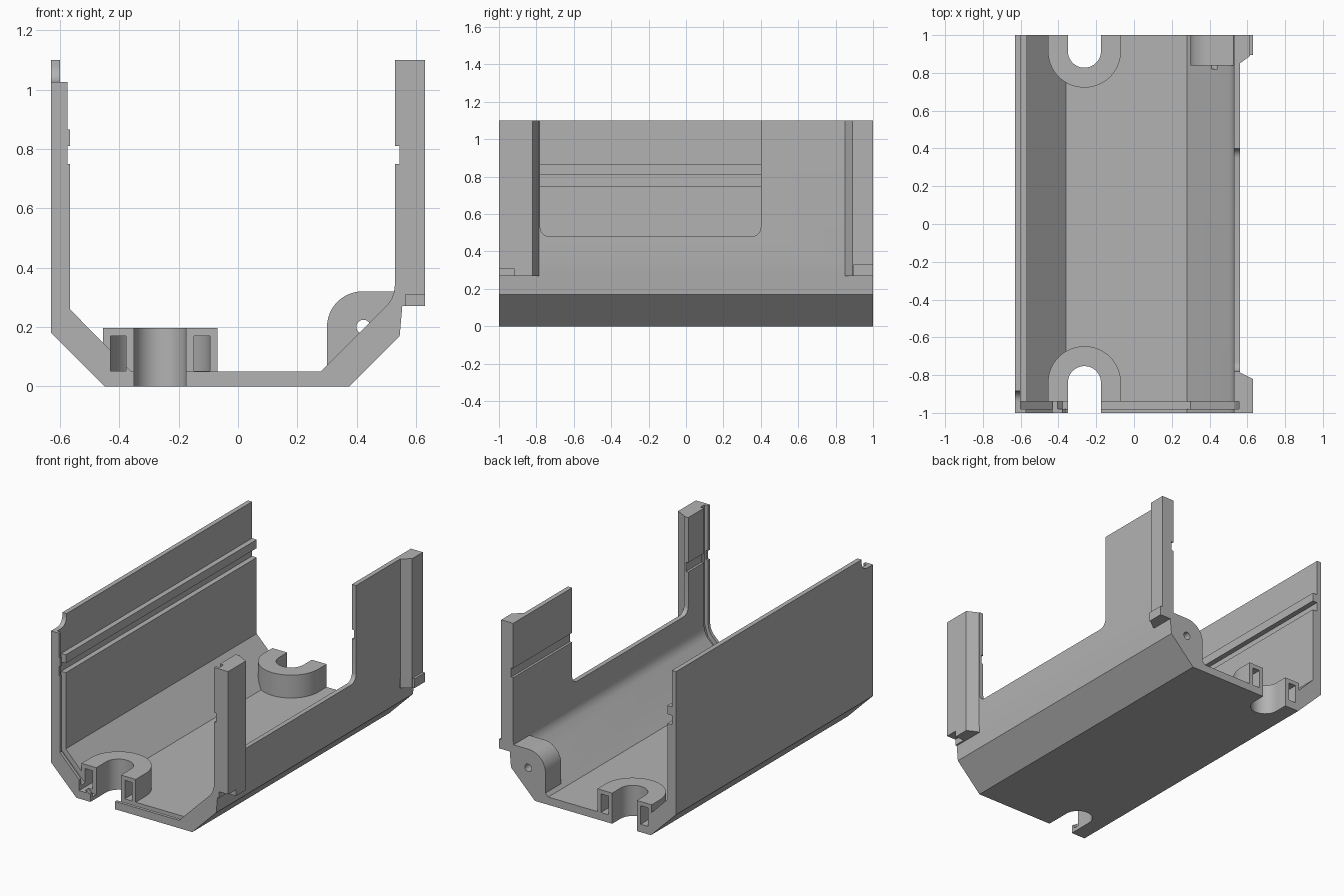
import bpy, bmesh
from math import sin, cos, pi, radians

old = bpy.data.objects.get("Cube")
if old:
    bpy.data.objects.remove(old)

grey = bpy.data.materials.new("plain grey")
grey.use_nodes = True
grey.diffuse_color = (0.45, 0.45, 0.45, 1)
grey.node_tree.nodes["Principled BSDF"].inputs["Base Color"].default_value = grey.diffuse_color


def prism(name, pts, axis, a, b):
    """Extrude a flat outline along an axis from a to b."""
    place = {"x": lambda p, h: (h, p[0], p[1]),
             "y": lambda p, h: (p[0], h, p[1]),
             "z": lambda p, h: (p[0], p[1], h)}[axis]
    bm = bmesh.new()
    lo = [bm.verts.new(place(p, a)) for p in pts]
    hi = [bm.verts.new(place(p, b)) for p in pts]
    bm.faces.new(lo)
    bm.faces.new(hi)
    n = len(pts)
    for i in range(n):
        j = (i + 1) % n
        bm.faces.new((lo[i], lo[j], hi[j], hi[i]))
    bmesh.ops.recalc_face_normals(bm, faces=bm.faces)
    mesh = bpy.data.meshes.new(name)
    bm.to_mesh(mesh)
    bm.free()
    mesh.materials.append(grey)
    ob = bpy.data.objects.new(name, mesh)
    bpy.context.collection.objects.link(ob)
    return ob


def rect(u0, u1, v0, v1):
    return [(u0, v0), (u1, v0), (u1, v1), (u0, v1)]


def arc(cx, cy, r, a0, a1, n=12):
    angles = [radians(a0 + (a1 - a0) * i / n) for i in range(n + 1)]
    return [(cx + r * cos(t), cy + r * sin(t)) for t in angles]


def combine(target, tool, op):
    """Apply a boolean and discard the tool."""
    mod = target.modifiers.new(op, "BOOLEAN")
    mod.operation, mod.object, mod.solver = op, tool, "EXACT"
    bpy.context.view_layer.objects.active = target
    bpy.ops.object.modifier_apply(modifier=mod.name)
    bpy.data.objects.remove(tool)


def add(*args):
    combine(body, prism(*args), "UNION")


def cut(*args):
    combine(body, prism(*args), "DIFFERENCE")


# Channel section: outside, then right wall, floor and ribbed left wall inside
section = [(-0.63, 1.1), (-0.63, 0.18), (-0.45, 0), (0.375, 0), (0.545, 0.17),
           (0.56, 0.34), (0.56, 1.1), (0.53, 1.1), (0.53, 0.81), (0.545, 0.81),
           (0.545, 0.75), (0.53, 0.75), (0.53, 0.35), (0.526, 0.318), (0.518, 0.295),
           (0.503, 0.273), (0.28, 0.05), (-0.36, 0.05), (-0.567, 0.26),
           (-0.567, 0.75), (-0.6, 0.75), (-0.6, 0.81), (-0.567, 0.81),
           (-0.567, 0.865), (-0.6, 0.865), (-0.6, 1.1)]
body = prism("channel_housing", section, "y", -1, 1)

# Window in the right wall with rounded lower corners
window = (arc(-0.73, 0.53, 0.05, 180, 270, 6) + arc(0.35, 0.53, 0.05, 270, 360, 6)
          + [(0.4, 1.2), (-0.78, 1.2)])
cut("window", window, "x", 0.5, 0.7)

# Thick posts outside the right wall
add("front_post", [(0.545, -1), (0.63, -1), (0.63, -0.82), (0.56, -0.785), (0.545, -0.785)],
    "z", 0.27, 1.1)
add("rear_post", [(0.545, 0.85), (0.56, 0.85), (0.615, 0.89), (0.615, 1), (0.545, 1)],
    "z", 0.27, 1.1)
add("rear_post_foot", rect(0.55, 0.63, 0.895, 1), "z", 0.27, 0.33)
cut("front_post_relief", rect(0.565, 0.7, -1.1, -0.92), "z", 0.2, 0.31)

# Rim on the front end of the left wall
add("front_rim", rect(-0.615, -0.575, 0.3, 1.09), "y", -1, -0.98)

# Panel groove running round the inside of the front end
groove = [(-0.6, 1.2), (-0.6, 0.247), (-0.378, 0.025), (0.298, 0.025),
          (0.53, 0.257), (0.555, 0.34), (0.555, 1.2)]
cut("panel_groove", groove, "y", -0.98, -0.94)

# Notch with a curved shoulder at the front top corner of the left wall
notch = ([(-1.1, 1.2), (-1.1, 1.025)] + arc(-0.94, 1.08, 0.055, 270, 360, 8)
         + [(-0.885, 1.2)])
cut("top_notch", notch, "x", -0.7, -0.5)

# Hollow U-shaped screw bosses with open slots at both ends
BX = -0.2625


def u_shape(cy, r, end, sign):
    pts = arc(BX, cy, r, 0, sign * 180, 32)
    return [(BX + r, end)] + pts + [(BX - r, end)]


for label, cy, end, sign in (("front", -0.84, -0.94, 1), ("rear", 0.915, 1, -1)):
    out = -1.1 * sign
    boss = prism(label + "_boss", u_shape(cy, 0.193, end, sign), "z", 0.03, 0.197)
    combine(body, boss, "UNION")
    pocket = prism("pocket", u_shape(cy, 0.168, out, sign), "z", 0.051, 0.17)
    core = prism("core", u_shape(cy, 0.115, out * 1.1, sign), "z", 0, 0.3)
    combine(pocket, core, "DIFFERENCE")
    combine(body, pocket, "DIFFERENCE")
    cut("slot", u_shape(cy, 0.0875, out, sign), "z", -0.1, 0.3)

# Rounded lug with a screw hole in the rear right corner
lug = ([(0.3, 0.04)] + arc(0.42, 0.2, 0.12, 180, 90)
       + [(0.54, 0.32), (0.54, 0.2), (0.4, 0.04)])
add("rear_lug", lug, "y", 0.84, 1)
cut("lug_hole", arc(0.423, 0.2, 0.024, 0, 345, 23), "y", 0.82, 1.1)

# Smooth the curves, keep the edges crisp
bpy.ops.object.select_all(action="DESELECT")
body.select_set(True)
bpy.context.view_layer.objects.active = body
bpy.ops.object.shade_smooth_by_angle(angle=radians(25))
